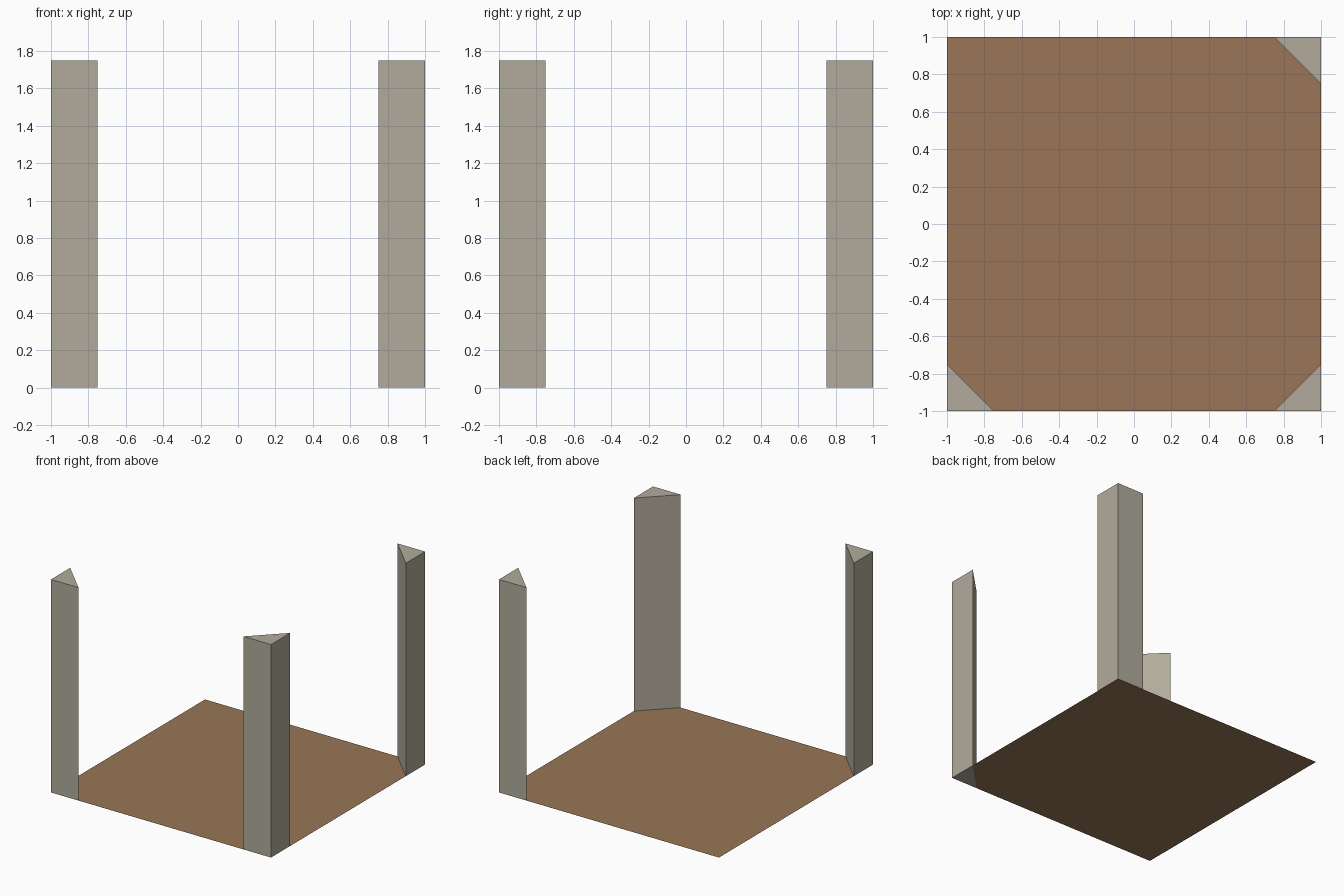
import bpy

if "Cube" in bpy.data.objects:
    bpy.data.objects.remove(bpy.data.objects["Cube"])

H, L = 1.75, 0.25  # post height and leg length


def material(name, rgb):
    m = bpy.data.materials.new(name)
    m.diffuse_color = (*rgb, 1)
    m.use_nodes = True
    m.node_tree.nodes["Principled BSDF"].inputs["Base Color"].default_value = m.diffuse_color
    return m


def build(name, verts, faces, mat):
    me = bpy.data.meshes.new(name)
    me.from_pydata(verts, [], faces)
    me.materials.append(mat)
    ob = bpy.data.objects.new(name, me)
    bpy.context.collection.objects.link(ob)
    return ob


brown = material("brown floor", (0.32, 0.18, 0.095))
stone = material("grey stone", (0.44, 0.41, 0.33))

# Thin floor sheet, notched where the front right post shows underneath
build("floor", [(-1, -1, 0), (1 - L, -1, 0), (1, L - 1, 0), (1, 1, 0), (-1, 1, 0)],
      [(0, 1, 2, 3, 4)], brown)


# Triangular corner posts; the floor closes the bottom of the other two
def post(name, sx, sy, bottom=False):
    plan = [(sx, sy), (sx - sx * L, sy), (sx, sy - sy * L)]
    if sx * sy < 0:
        plan.reverse()  # keep the plan counter-clockwise
    verts = [(x, y, z) for z in (0, H) for x, y in plan]
    faces = [(i, (i + 1) % 3, (i + 1) % 3 + 3, i + 3) for i in range(3)] + [(3, 4, 5)]
    if bottom:
        faces.append((2, 1, 0))
    build(name, verts, faces, stone)


post("front_left_post", -1, -1)
post("front_right_post", 1, -1, bottom=True)
post("back_right_post", 1, 1)
